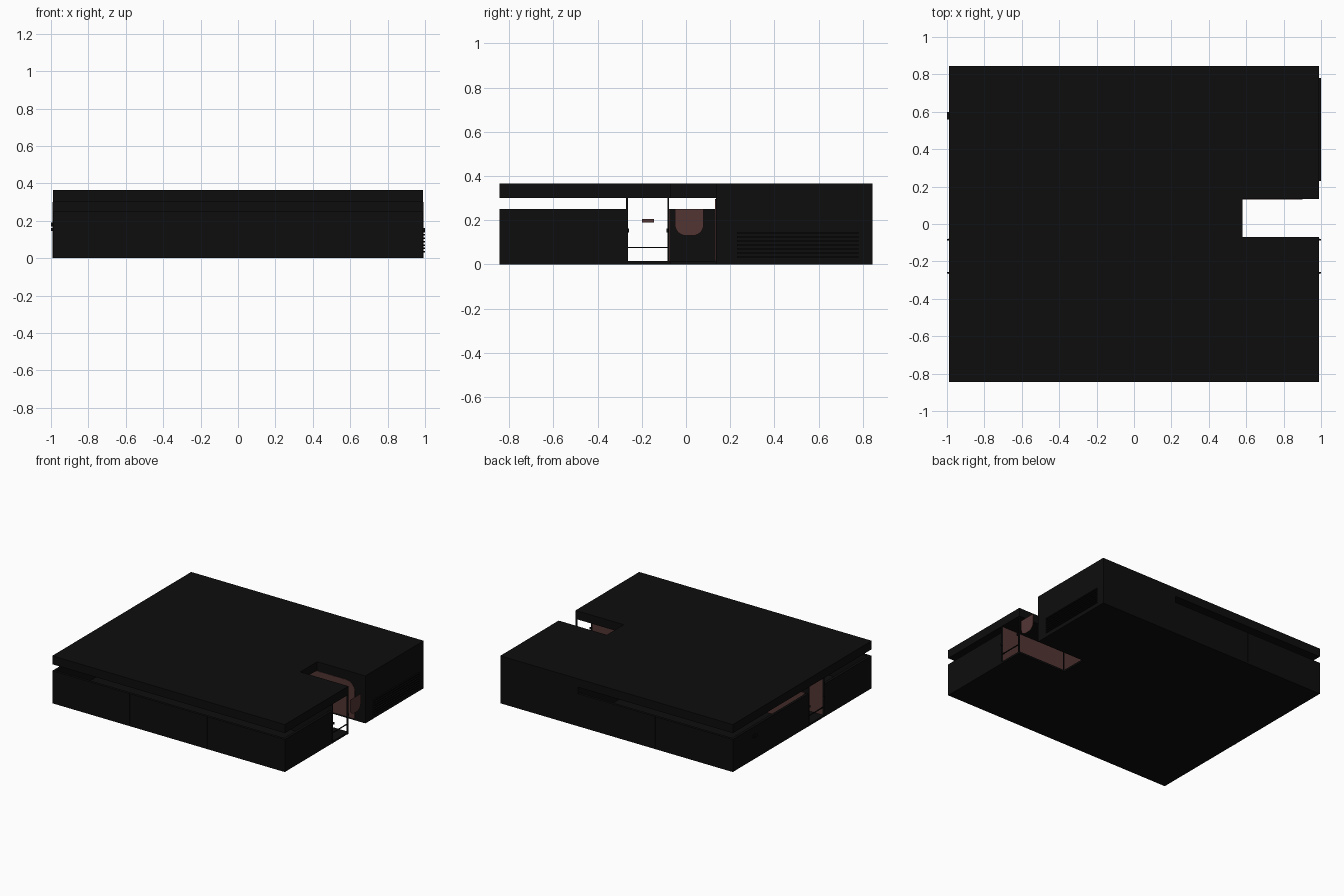
import bpy, bmesh, math

if "Cube" in bpy.data.objects:
    bpy.data.objects.remove(bpy.data.objects["Cube"])

def mat(name, c):
    m = bpy.data.materials.new(name)
    m.diffuse_color = (*c, 1)
    m.use_nodes = True
    m.node_tree.nodes["Principled BSDF"].inputs["Base Color"].default_value = m.diffuse_color
    return m

BLACK = mat("charcoal", (0.004, 0.004, 0.004))
BROWN = mat("dark brown timber", (0.085, 0.036, 0.034))

def finish(name, bm, m):
    bmesh.ops.recalc_face_normals(bm, faces=bm.faces)
    me = bpy.data.meshes.new(name)
    bm.to_mesh(me)
    bm.free()
    me.materials.append(m)
    ob = bpy.data.objects.new(name, me)
    bpy.context.collection.objects.link(ob)
    return ob

def add_box(bm, x0, x1, y0, y1, z0, z1):
    g = bmesh.ops.create_cube(bm, size=1)
    for v in g["verts"]:
        v.co = ((x0 + x1) / 2 + v.co.x * (x1 - x0),
                (y0 + y1) / 2 + v.co.y * (y1 - y0),
                (z0 + z1) / 2 + v.co.z * (z1 - z0))

def boxes(name, m, *dims):
    bm = bmesh.new()
    for d in dims:
        add_box(bm, *d)
    return finish(name, bm, m)

def prism(name, pts, offset, m):
    """Flat outline of 3D points, extruded by an offset vector."""
    bm = bmesh.new()
    f = bm.faces.new([bm.verts.new(p) for p in pts])
    r = bmesh.ops.extrude_face_region(bm, geom=[f])
    bmesh.ops.translate(bm, vec=offset,
                        verts=[e for e in r["geom"] if isinstance(e, bmesh.types.BMVert)])
    return finish(name, bm, m)

def arc(cu, cv, r, a0, a1, n=6):
    return [(cu + r * math.cos(math.radians(a0 + (a1 - a0) * i / n)),
             cv + r * math.sin(math.radians(a0 + (a1 - a0) * i / n))) for i in range(n + 1)]

X, Y = 0.99, 0.845                 # half size of the building
NX, N0, N1 = 0.58, -0.07, 0.135    # open courtyard notch
D0, D1 = -0.265, -0.08             # corridor sides
H, G, T = 0.25, 0.30, 0.365        # wall top, roof underside, roof top
W = 0.02

# roof and floor slabs share the notched outline
plan = [(-X, -Y), (X, -Y), (X, N0), (NX, N0), (NX, N1), (X, N1), (X, Y), (-X, Y)]
prism("roof_slab", [(x, y, G) for x, y in plan], (0, 0, T - G), BLACK)
prism("floor_slab", [(x, y, 0) for x, y in plan], (0, 0, 0.014), BLACK)

# front and back walls as three panels with narrow joints
edges = [-X, -0.33, 0.33, X]
for name, s in (("front", -1), ("back", 1)):
    dims = [(-X, X, *sorted((s * (Y - W), s * (Y - 0.004))), 0, H)]
    for a, b in zip(edges, edges[1:]):
        dims.append((a + (0.002 if a > -X else 0), b - (0.002 if b < X else 0),
                     *sorted((s * (Y - 0.005), s * Y)), 0, H))
    boxes(name + "_wall_panels", BLACK, *dims)

# side walls, left open at the corridor
boxes("left_wall", BLACK, (-X, -X + W, -Y, D0, 0, H), (-X, -X + W, D1, Y, 0, H))
boxes("right_wall", BLACK, (X - W, X, -Y, D0, 0, H))

# full height block behind the courtyard
boxes("service_block", BLACK, (0.33, X, N1, Y, 0, G + 0.01))

# corridor walls, charcoal outside with brown linings
boxes("corridor_walls", BLACK, (-X, X, D0 - 0.006, D0, 0, G), (-X, NX, D1, D1 + 0.004, 0, G))
boxes("corridor_lining", BROWN, (-X + 0.01, X - 0.01, D0, D0 + 0.003, 0.014, G),
      (-X + 0.03, NX - 0.005, D1 + 0.004, D1 + 0.007, 0.014, H))

# brown courtyard wall with a rounded end
side = [(0.34, 0.014), (0.90, 0.014)] + arc(0.83, 0.225, 0.07, 0, 90) + [(0.34, 0.295)]
prism("courtyard_lining", [(x, N1 - 0.003, z) for x, z in side], (0, 0.003, 0), BROWN)

# hanging screen with rounded lower corners
scr = [(-0.05, H), ] + arc(0.0, 0.18, 0.05, 180, 270) + arc(0.03, 0.18, 0.05, 270, 360) + [(0.08, H)]
prism("hanging_screen", [(X - 0.002, y, z) for y, z in scr], (0.002, 0, 0), BROWN)

# corridor rails, door posts and handles at both ends
for name, s in (("left", -1), ("right", 1)):
    def xs(a, b):
        return sorted((s * a, s * b))
    boxes(name + "_door_rail", BLACK, (*xs(0.982, 0.988), D0, D1, 0.073, 0.079))
    boxes(name + "_door_posts", BLACK, (*xs(0.98, 0.993), D0 - 0.003, D0 + 0.003, 0, G),
          (*xs(0.98, 0.993), D1 - 0.003, D1 + 0.003, 0, G))
    boxes(name + "_door_handles", BLACK, (*xs(0.985, 1.0), D0, D0 + 0.008, 0.145, 0.162),
          (*xs(0.985, 1.0), D1 - 0.008, D1, 0.145, 0.162))
boxes("ceiling_sign", BROWN, (-0.004, 0.004, -0.20, -0.145, 0.19, 0.205))

# ventilation slats on the service block
boxes("vent_slats", BLACK, *[(X - 0.002, 1.0, 0.23, 0.78, z, z + 0.008)
                             for z in [0.03 + 0.018 * i for i in range(7)]])

# small knob on the left wall
boxes("left_wall_knob", BLACK, (-1.0, -X, 0.56, 0.60, 0.17, 0.19))
